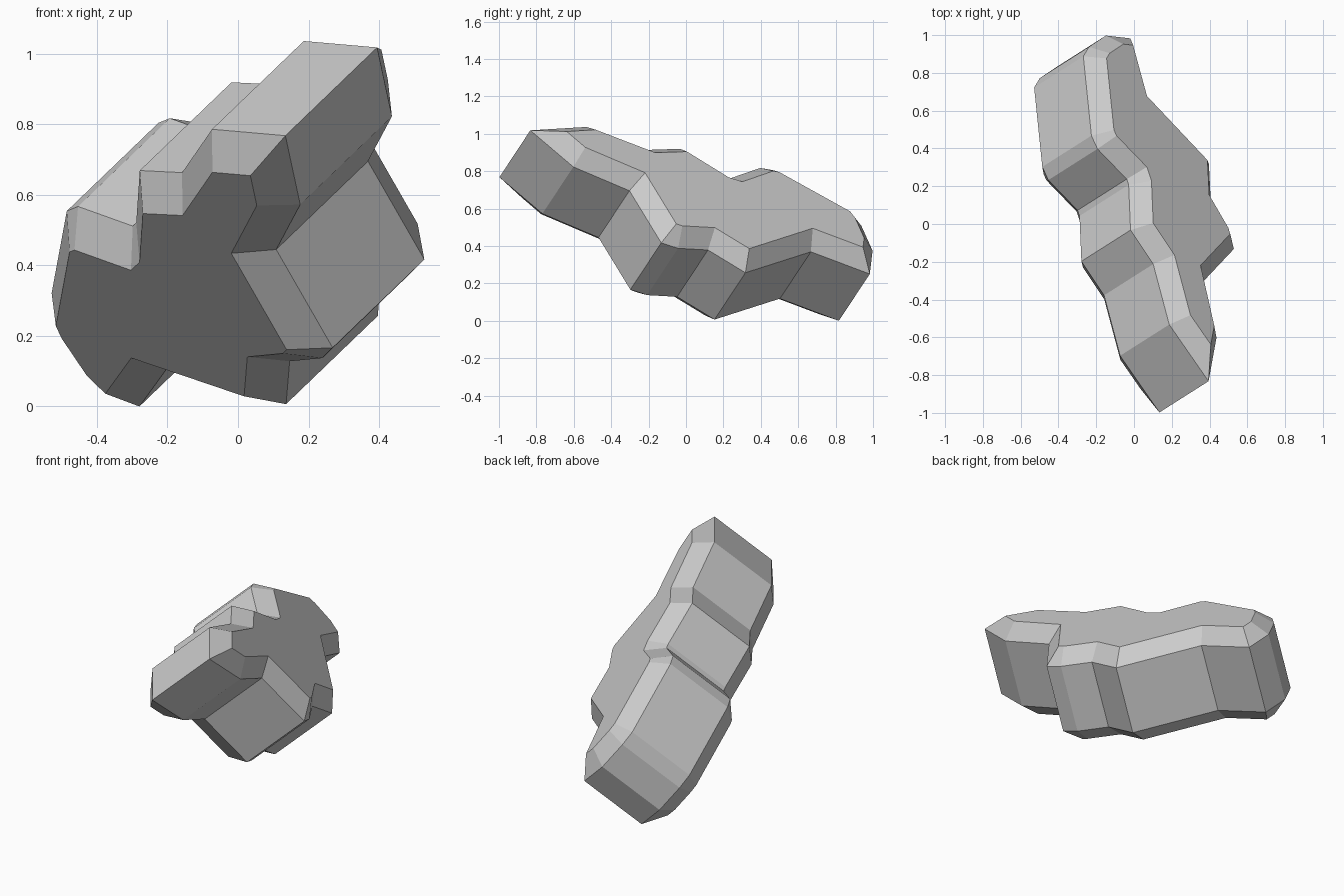
import bpy, bmesh
from mathutils import Vector

if "Cube" in bpy.data.objects:
    bpy.data.objects.remove(bpy.data.objects["Cube"])

# Rock slab: an irregular outline on a tilted plane, extruded, with chamfered rims
NORMAL = Vector((0.655, 0.416, 0.63)).normalized()
PLANE = 0.167        # distance of the lower rim plane from the origin
DEPTH = 0.397        # straight wall between the two rims
CHAMFER = 0.087      # inward width of the rim chamfer
RISE = 0.085         # height of the rim chamfer

# Plan outline (x, y) of the lower rim; height follows from the tilted plane
outline = [(-.53, .73), (-.50, .78), (-.41, .84), (-.281, .825), (-.195, .51),
           (.135, .16), (.145, -.04), (.238, -.20), (.267, -.29), (.107, -.46),
           (.175, -.76), (.133, -.99), (-.075, -.69), (-.16, -.37),
           (-.28, -.19), (-.29, .05), (-.30, .08), (-.455, .24), (-.487, .31)]

bm = bmesh.new()
lower = []
for x, y in outline:
    z = (PLANE - NORMAL.x * x - NORMAL.y * y) / NORMAL.z
    lower.append(bm.verts.new((x, y, z)))
upper = [bm.verts.new(v.co + NORMAL * DEPTH) for v in lower]

# Walls and both caps
n = len(lower)
for i in range(n):
    j = (i + 1) % n
    bm.faces.new((lower[i], lower[j], upper[j], upper[i]))
caps = [bm.faces.new(lower[::-1]), bm.faces.new(upper)]
bmesh.ops.recalc_face_normals(bm, faces=bm.faces[:])

# Chamfered rims
bmesh.ops.inset_individual(bm, faces=caps, thickness=CHAMFER, depth=RISE,
                           use_even_offset=True)
bm.normal_update()

# Centre in plan and stand on the ground
cos = [v.co.copy() for v in bm.verts]
lo = Vector([min(c[k] for c in cos) for k in range(3)])
hi = Vector([max(c[k] for c in cos) for k in range(3)])
bmesh.ops.translate(bm, verts=bm.verts[:],
                    vec=(-(lo.x + hi.x) / 2, -(lo.y + hi.y) / 2, -lo.z))

mesh = bpy.data.meshes.new("rock_slab")
bm.to_mesh(mesh)
bm.free()
rock = bpy.data.objects.new("rock_slab", mesh)
bpy.context.collection.objects.link(rock)
